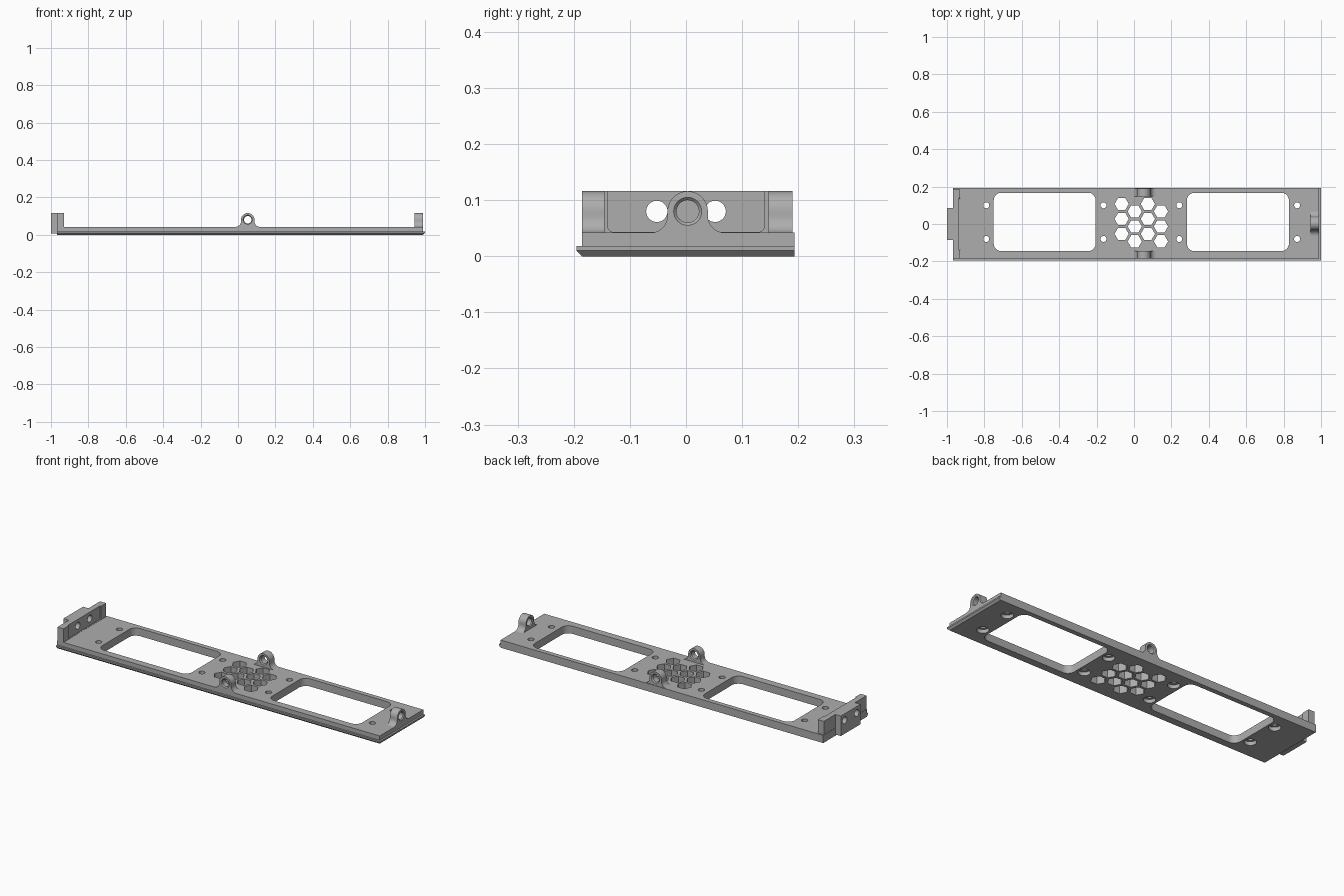
import bpy, bmesh
from math import sin, cos, pi

old = bpy.data.objects.get("Cube")
if old:
    bpy.data.objects.remove(old)

grey = bpy.data.materials.new("plain grey")
grey.use_nodes = True
grey.diffuse_color = (0.42, 0.42, 0.42, 1)
grey.node_tree.nodes["Principled BSDF"].inputs["Base Color"].default_value = grey.diffuse_color

AXES = {"X": lambda u, v, t: (t, u, v),
        "Y": lambda u, v, t: (u, t, v),
        "Z": lambda u, v, t: (u, v, t)}


def loft(bm, sections, axis):
    """Closed solid through (outline, distance) sections along an axis."""
    part = bmesh.new()
    rings = [[part.verts.new(AXES[axis](u, v, t)) for u, v in pts] for pts, t in sections]
    for a, b in zip(rings, rings[1:]):
        for i in range(len(a)):
            j = (i + 1) % len(a)
            part.faces.new((a[i], a[j], b[j], b[i]))
    part.faces.new(rings[0])
    part.faces.new(rings[-1])
    bmesh.ops.recalc_face_normals(part, faces=part.faces)
    temp = bpy.data.meshes.new("temp")
    part.to_mesh(temp)
    part.free()
    bm.from_mesh(temp)
    bpy.data.meshes.remove(temp)


def prism(bm, pts, t0, t1, axis):
    loft(bm, [(pts, t0), (pts, t1)], axis)


def rect(u0, u1, v0, v1):
    return [(u0, v0), (u1, v0), (u1, v1), (u0, v1)]


def arc(u, v, r, a0, a1, n):
    return [(u + r * cos(a0 + (a1 - a0) * i / n), v + r * sin(a0 + (a1 - a0) * i / n))
            for i in range(n + 1)]


def ring(u, v, r, n=32):
    return arc(u, v, r, 0, 2 * pi, n)[:-1]


def round_rect(u0, u1, v0, v1, r):
    pts = []
    for k, (u, v) in enumerate([(u1 - r, v1 - r), (u0 + r, v1 - r),
                                (u0 + r, v0 + r), (u1 - r, v0 + r)]):
        pts += arc(u, v, r, k * pi / 2, (k + 1) * pi / 2, 8)
    return pts


def make(name, bm):
    mesh = bpy.data.meshes.new(name)
    bm.to_mesh(mesh)
    bm.free()
    mesh.materials.append(grey)
    ob = bpy.data.objects.new(name, mesh)
    bpy.context.collection.objects.link(ob)
    return ob


def cut(ob, bm):
    cutter = make("cutter", bm)
    mod = ob.modifiers.new("cut", "BOOLEAN")
    mod.operation, mod.solver, mod.object = "DIFFERENCE", "EXACT", cutter
    bpy.ops.object.select_all(action="DESELECT")
    bpy.context.view_layer.objects.active = ob
    ob.select_set(True)
    bpy.ops.object.modifier_apply(modifier=mod.name)
    bpy.data.objects.remove(cutter)
    bpy.ops.object.shade_smooth_by_angle(angle=pi / 6)


TOP = 0.042
HIGH = 0.116

# Base plate with a bevelled tongue along the front and left edges
bm = bmesh.new()
slim = rect(-0.968, 0.99, -0.185, 0.193)
wide = rect(-0.968, 1.0, -0.195, 0.193)
loft(bm, [(slim, 0), (wide, 0.01), (wide, 0.018), (slim, 0.018), (slim, TOP)], "Z")
plate = make("base_plate", bm)

holes = bmesh.new()
# Large windows
for x in (-0.75, 0.283):
    prism(holes, round_rect(x, x + 0.545, -0.145, 0.167, 0.04), -0.1, 0.1, "Z")
# Screw holes, counterbored underneath
for x in (-0.79, -0.163, 0.242, 0.872):
    for y in (0.1, -0.08):
        big, small = ring(x, y, 0.03), ring(x, y, 0.016)
        loft(holes, [(big, -0.1), (big, 0.02), (small, 0.02), (small, 0.1)], "Z")
# Honeycomb vent
for col in range(4):
    for row in range(3):
        y = 0.107 - 0.08 * row - 0.04 * (col % 2)
        prism(holes, ring(-0.066 + 0.07 * col, y, 0.038, 6), -0.1, 0.1, "Z")
cut(plate, holes)

# End wall with a shallow inner recess, and the tab outside it
bm = bmesh.new()
prism(bm, rect(-0.185, 0.185, 0.03, HIGH), -0.967, -0.93, "X")
wall = make("end_wall", bm)
holes = bmesh.new()
prism(holes, round_rect(-0.14, 0.14, TOP + 0.001, 0.2, 0.012), -0.936, -0.9, "X")
cut(wall, holes)
bm = bmesh.new()
prism(bm, rect(-0.085, 0.085, 0.006, HIGH), -1.0, -0.966, "X")
tab = make("end_tab", bm)
for ob in (wall, tab):
    holes = bmesh.new()
    for y in (-0.052, 0.052):
        prism(holes, ring(y, 0.08, 0.019), -1.1, -0.8, "X")
    cut(ob, holes)


# Arched lugs with flared feet and a chamfered eye
def lug(name, u, t0, t1, axis):
    r, f, zc = 0.036, 0.03, HIGH - 0.036
    pts = [(u - r - f, TOP - 0.012), (u + r + f, TOP - 0.012)]
    pts += arc(u + r + f, TOP + f, f, 1.5 * pi, pi, 8)
    pts += arc(u, zc, r, 0, pi, 20)
    pts += arc(u - r - f, TOP + f, f, 0, -pi / 2, 8)
    bm = bmesh.new()
    prism(bm, pts, t0, t1, axis)
    ob = make(name, bm)
    holes = bmesh.new()
    big, small, c = ring(u, zc, 0.025), ring(u, zc, 0.02), 0.005
    loft(holes, [(big, t0 - 0.01), (big, t0), (small, t0 + c),
                 (small, t1 - c), (big, t1), (big, t1 + 0.01)], axis)
    cut(ob, holes)


lug("front_lug", 0.052, -0.185, -0.145, "Y")
lug("back_lug", 0.052, 0.147, 0.19, "Y")
lug("left_lug", 0.003, 0.945, 0.99, "X")
